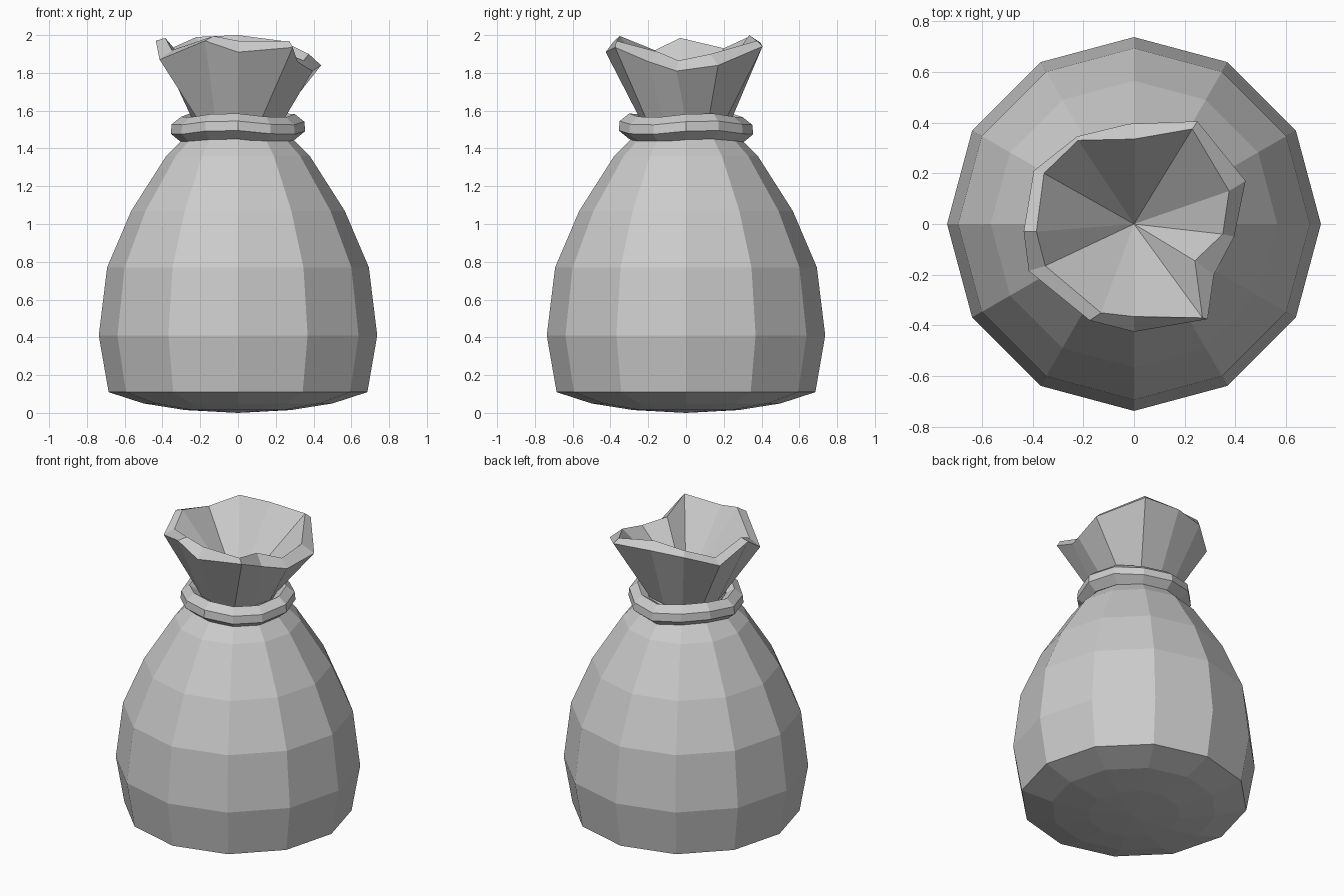
import bpy, math

if "Cube" in bpy.data.objects:
    bpy.data.objects.remove(bpy.data.objects["Cube"])

N = 12
ANG = [math.radians(90 - 30 * i) for i in range(N)]  # clockwise from the back


def ring(r, z):
    return [(r * math.cos(a), r * math.sin(a), z) for a in ANG]


def make(name, verts, faces):
    me = bpy.data.meshes.new(name)
    me.from_pydata(verts, [], faces)
    me.update()
    ob = bpy.data.objects.new(name, me)
    bpy.context.collection.objects.link(ob)
    return ob


def bridge(a, b, n=N):
    # Quads between two rings, a below b
    return [(a + i, b + i, b + (i + 1) % n, a + (i + 1) % n) for i in range(n)]


# Sack: round body, pinched neck, uneven flared mouth, funnel inside
profile = [(0.28, 0.015), (0.5, 0.05), (0.685, 0.11), (0.737, 0.41), (0.693, 0.77),
           (0.565, 1.07), (0.38, 1.36), (0.275, 1.465), (0.235, 1.54)]
outer_rim = [(-.02, .395, 1.96), (.25, .405, 1.94), (.44, .17, 1.84), (.395, -.05, 1.81),
             (.315, -.2, 1.86), (.29, -.375, 1.935), (0, -.425, 1.91), (-.175, -.38, 1.97),
             (-.415, -.185, 1.87), (-.435, -.03, 1.97), (-.395, .21, 1.89), (-.225, .345, 1.95)]
inner_rim = [(0, .335, 2.0), (.23, .375, 1.97), (.375, .13, 1.9), (.35, -.04, 1.865),
             (.24, -.145, 1.91), (.27, -.37, 1.97), (0, -.365, 1.97), (-.13, -.35, 1.995),
             (-.35, -.165, 1.92), (-.385, -.03, 1.985), (-.355, .2, 1.93), (-.22, .33, 1.99)]
verts = [v for r, z in profile for v in ring(r, z)] + outer_rim + inner_rim
faces = []
rings = len(profile) + 2
for k in range(rings - 1):
    faces += bridge(k * N, (k + 1) * N)
base, apex = len(verts), len(verts) + 1
verts += [(0, 0, 0), (0, 0, 1.53)]
top = (rings - 1) * N
for i in range(N):
    j = (i + 1) % N
    faces += [(base, i, j), (apex, top + j, top + i)]
make("sack", verts, faces)

# Tie cord: slightly wavy band around the neck
section = [(0.245, 1.545), (0.295, 1.575), (0.345, 1.535), (0.35, 1.485), (0.295, 1.44), (0.245, 1.465)]
M = len(section)
verts, faces = [], []
for i, a in enumerate(ANG):
    dz = 0.012 * math.sin(3 * a + 0.6)
    dr = 0.006 * math.cos(4 * a)
    verts += [((r + dr) * math.cos(a), (r + dr) * math.sin(a), z + dz) for r, z in section]
    n = (i + 1) % N
    faces += [(i * M + k, n * M + k, n * M + (k + 1) % M, i * M + (k + 1) % M) for k in range(M)]
make("tie_cord", verts, faces)

# Consistent outward normals
import bmesh
for ob in bpy.data.objects:
    bm = bmesh.new()
    bm.from_mesh(ob.data)
    bmesh.ops.recalc_face_normals(bm, faces=bm.faces)
    bm.to_mesh(ob.data)
    bm.free()
